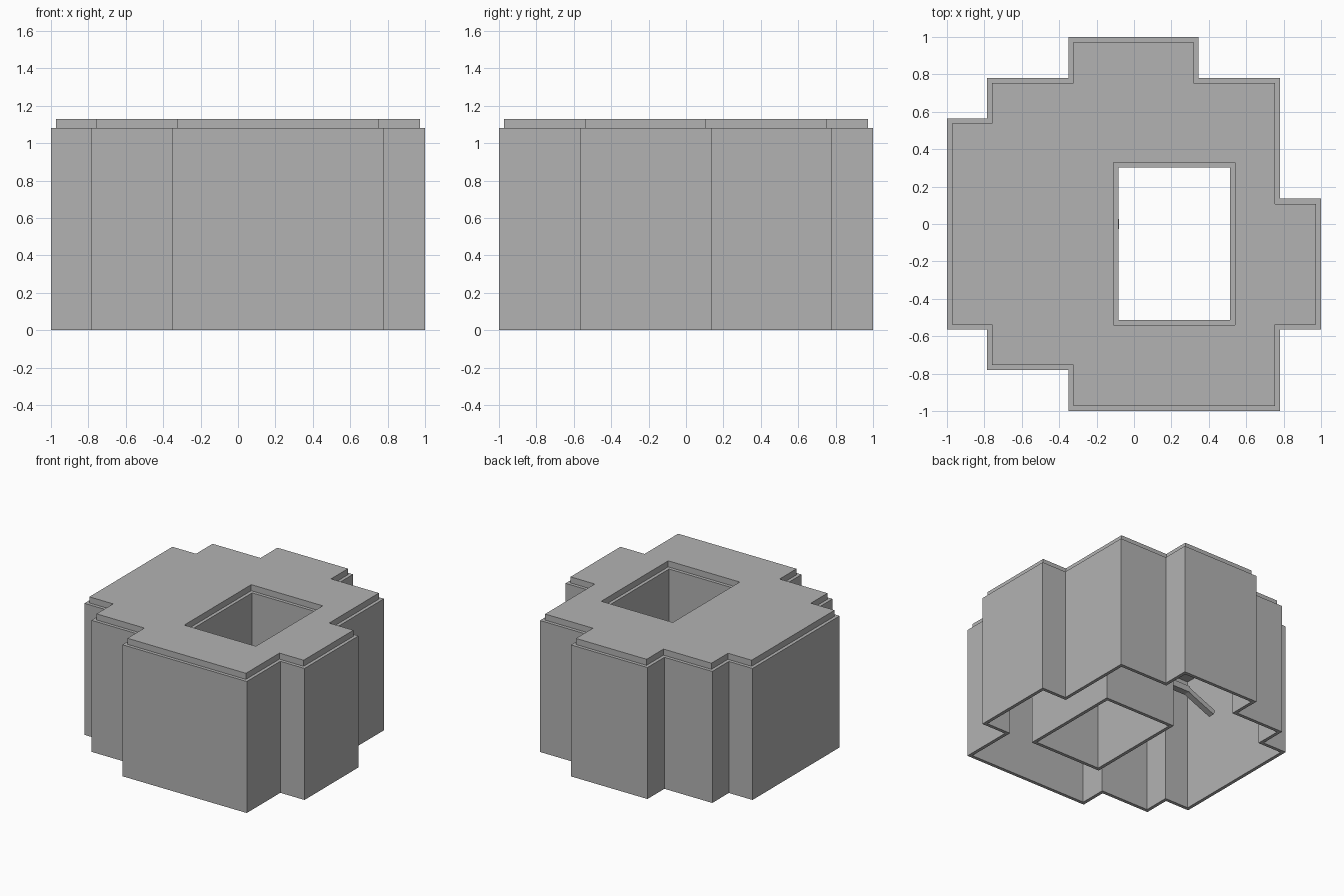
import bpy, bmesh
from mathutils import Vector

cube = bpy.data.objects.get("Cube")
if cube:
    bpy.data.objects.remove(cube)

WALL = 0.027       # wall thickness
EAVE = 1.08        # top of the walls
ROOF = 1.13        # top of the roof slab

grey = bpy.data.materials.new("plain grey")
grey.use_nodes = True
colour = (0.45, 0.45, 0.45, 1)
grey.diffuse_color = colour
grey.node_tree.nodes["Principled BSDF"].inputs["Base Color"].default_value = colour


def inset(loop, d):
    """Move every side of an anticlockwise right-angled loop inward by d."""
    out = []
    for i, p in enumerate(loop):
        p = Vector(p)
        before = (p - Vector(loop[i - 1])).normalized()
        after = (Vector(loop[(i + 1) % len(loop)]) - p).normalized()
        normals = Vector((-before.y, before.x)) + Vector((-after.y, after.x))
        out.append(p + normals * d)
    return out


def finish(name, bm):
    bmesh.ops.recalc_face_normals(bm, faces=bm.faces)
    mesh = bpy.data.meshes.new(name)
    bm.to_mesh(mesh)
    bm.free()
    mesh.materials.append(grey)
    obj = bpy.data.objects.new(name, mesh)
    bpy.context.collection.objects.link(obj)
    return obj


def ring(name, outer, inner, z0, z1):
    """Upright solid between an outer and an inner loop."""
    bm = bmesh.new()
    edges = []
    for loop in (outer, inner):
        verts = [bm.verts.new((p[0], p[1], z0)) for p in loop]
        edges += [bm.edges.new((verts[i - 1], v)) for i, v in enumerate(verts)]
    bmesh.ops.triangle_fill(bm, edges=edges, use_beauty=True, normal=(0, 0, 1))
    raised = bmesh.ops.extrude_face_region(bm, geom=bm.faces[:], use_keep_orig=True)
    top = [g for g in raised["geom"] if isinstance(g, bmesh.types.BMVert)]
    bmesh.ops.translate(bm, verts=top, vec=(0, 0, z1 - z0))
    return finish(name, bm)


def beam(name, start, end, width, depth):
    """Square bar between two points in the xz plane."""
    start, end = Vector(start), Vector(end)
    along = (end - start).normalized()
    side = Vector((0, width / 2, 0))
    up = along.cross(Vector((0, 1, 0))) * depth / 2
    bm = bmesh.new()
    ends = [[bm.verts.new(p + a * side + b * up)
             for a, b in ((-1, -1), (1, -1), (1, 1), (-1, 1))] for p in (start, end)]
    for e in ends:
        bm.faces.new(e)
    for i in range(4):
        bm.faces.new((ends[0][i - 1], ends[0][i], ends[1][i], ends[1][i - 1]))
    return finish(name, bm)


# Stepped footprint and courtyard opening
footprint = [(-.35, -1), (.78, -1), (.78, -.565), (1, -.565), (1, .135), (.78, .135),
             (.78, .78), (.345, .78), (.345, 1), (-.35, 1), (-.35, .78), (-.785, .78),
             (-.785, .565), (-1, .565), (-1, -.565), (-.785, -.565), (-.785, -.78),
             (-.35, -.78)]
courtyard = [(-.083, -.513), (.513, -.513), (.513, .302), (-.083, .302)]
roof_edge = inset(footprint, WALL)
roof_opening = inset(courtyard, -WALL)

# Thin walls, open underneath, and the set-back roof slab
ring("outer_walls", footprint, roof_edge, 0, EAVE)
ring("courtyard_walls", roof_opening, courtyard, 0, EAVE)
ring("roof_slab", roof_edge, roof_opening, EAVE, ROOF)

# Bracket on the hidden side of the courtyard wall
beam("bracket_arm", (-.081, 0, .6), (-.52, 0, .6), .055, .05)
beam("bracket_strut", (-.48, 0, .61), (-.76, 0, .49), .05, .04)
